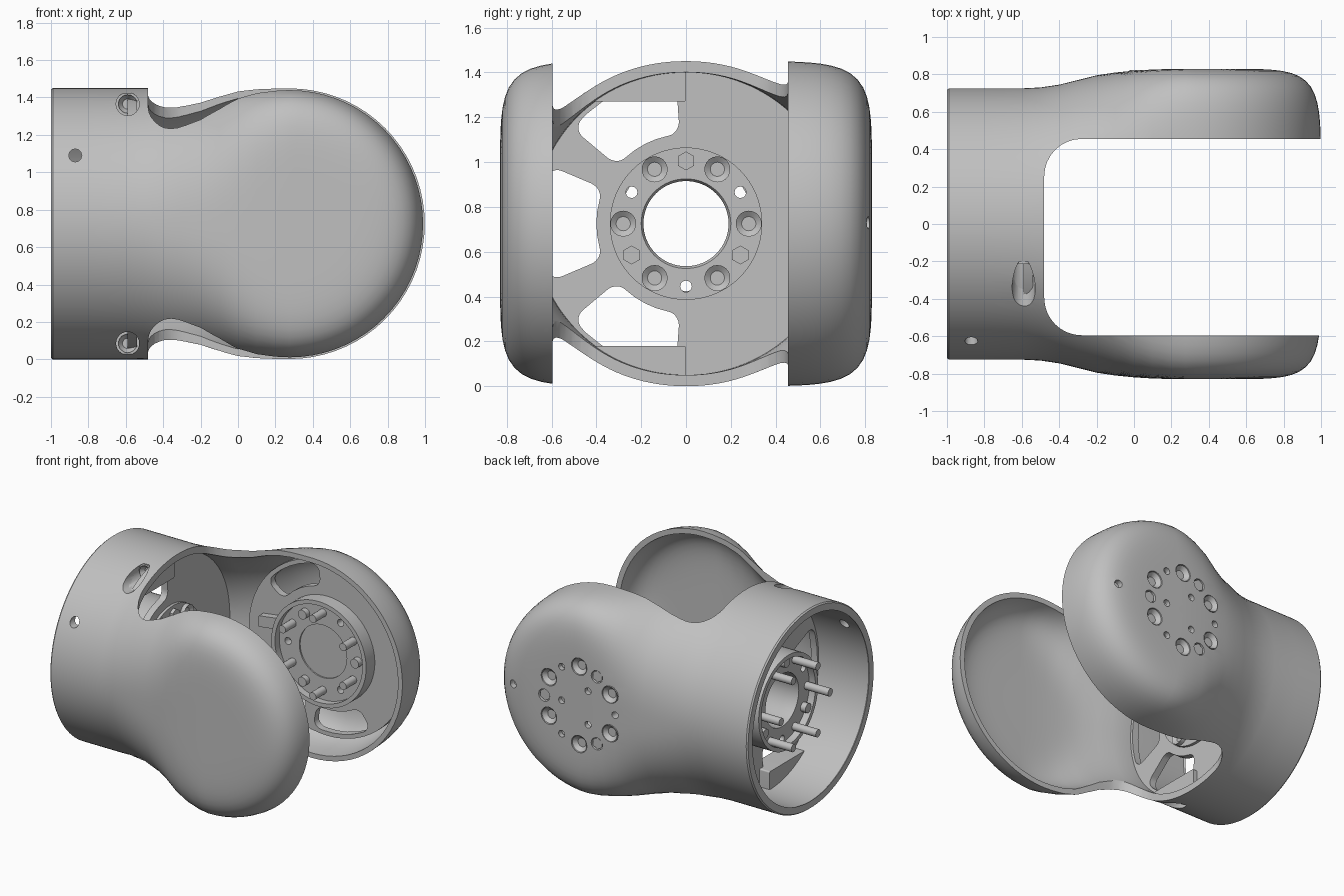
import bpy, bmesh, math
from mathutils import Matrix, Vector

cube = bpy.data.objects.get("Cube")
if cube:
    bpy.data.objects.remove(cube, do_unlink=True)

grey = bpy.data.materials.new("satin grey")
grey.use_nodes = True
grey.diffuse_color = (0.527, 0.527, 0.527, 1)
grey.node_tree.nodes["Principled BSDF"].inputs["Base Color"].default_value = (0.527, 0.527, 0.527, 1)

R, CZ, DX = 0.725, 0.725, 0.275    # body radius, axis height, disc centre
parts = []


def finish(bm, name, cutter=False):
    bmesh.ops.recalc_face_normals(bm, faces=bm.faces)
    me = bpy.data.meshes.new(name)
    bm.to_mesh(me)
    bm.free()
    ob = bpy.data.objects.new(name, me)
    bpy.context.collection.objects.link(ob)
    me.materials.append(grey)
    if cutter:
        ob.hide_render = True
    else:
        parts.append(ob)
    return ob


def cut(ob, *cutters):
    bpy.context.view_layer.objects.active = ob
    for c in cutters:
        m = ob.modifiers.new("cut", 'BOOLEAN')
        m.object, m.operation, m.solver = c, 'DIFFERENCE', 'EXACT'
        bpy.ops.object.modifier_apply(modifier=m.name)


def frame(origin, u, v, n):
    m = Matrix((u, v, n)).transposed().to_4x4()
    m.translation = Vector(origin)
    return m


def cyl(bm, M, u, v, r, h0, h1, seg=24, r0=None):
    return bmesh.ops.create_cone(
        bm, cap_ends=True, segments=seg, radius1=r if r0 is None else r0, radius2=r,
        depth=h1 - h0, matrix=M @ Matrix.Translation((u, v, (h0 + h1) / 2)))["verts"]


def screw_head(bm, M, u, v, r, h0, h1):
    # cylinder head with a sunken socket
    verts = cyl(bm, M, u, v, r, h0, h1, 18)
    n = M.to_3x3() @ Vector((0, 0, 1))
    bm.normal_update()
    top = [f for f in {f for w in verts for f in w.link_faces} if f.normal.dot(n) > 0.9]
    bmesh.ops.inset_individual(bm, faces=top, thickness=r * 0.45)
    bmesh.ops.translate(bm, verts=top[0].verts, vec=n * (h0 - h1) * 0.5)


def lathe(name, M, profile, seg=64):
    bm = bmesh.new()
    rings = []
    for i in range(seg):
        a = 2 * math.pi * i / seg
        rings.append([bm.verts.new(M @ Vector((r * math.cos(a), r * math.sin(a), h))) for r, h in profile])
    k = len(profile)
    for i in range(seg):
        p, q = rings[i], rings[(i + 1) % seg]
        for j in range(k):
            bm.faces.new((p[j], p[(j + 1) % k], q[(j + 1) % k], q[j]))
    return finish(bm, name)


def prism(bm, M, pts, h0, h1, corners, radius):
    lo = [bm.verts.new(M @ Vector((x, y, h0))) for x, y in pts]
    hi = [bm.verts.new(M @ Vector((x, y, h1))) for x, y in pts]
    n = len(pts)
    bm.faces.new(lo[::-1])
    bm.faces.new(hi)
    for i in range(n):
        j = (i + 1) % n
        bm.faces.new((lo[i], lo[j], hi[j], hi[i]))
    edges = [bm.edges.get((lo[i], hi[i])) for i in corners]
    bmesh.ops.bevel(bm, geom=edges, offset=radius, offset_type='OFFSET',
                    segments=8, profile=0.5, affect='EDGES')


# Housing: round tube lofted into a rounded disc, as an outer and an inner skin
stations = [(-1, .717, 2), (-.99, .725, 2), (-.8, .725, 2), (-.6, .725, 2), (-.5, .73, 2.05),
            (-.4, .745, 2.18), (-.3, .77, 2.35), (-.2, .795, 2.5), (-.1, .81, 3),
            (0, .82, 4), (.1, .826, 5.2), (.2, .829, 6.4), (DX, .83, 7)]
rows = [(x, w, n, 0) for x, w, n in stations]
rows += [(DX, .83, 7, math.pi * i / 36) for i in range(1, 36)]
rows += [(x, w, n, math.pi) for x, w, n in reversed(stations)]
N = 72


def skin(bm, wall):
    # wall = 1 gives the inner skin, which thins from tube to disc
    grid = []
    for x, w, n, ang in rows:
        inset = wall * (.05 - .015 * min(1, max(0, (x + .5) / .4)))
        line = []
        for k in range(N + 1):
            c, s = math.cos(math.pi * k / N), abs(math.sin(math.pi * k / N))
            rz = min(R, w) - inset
            r = ((abs(c) / (w - inset)) ** n + (s / rz) ** n) ** (-1 / n)
            line.append(bm.verts.new((x + r * s * math.sin(ang), r * c, CZ + r * s * math.cos(ang))))
        grid.append(line)
    for p, q in zip(grid, grid[1:]):
        bridge(bm, p, q)
    return grid


def bridge(bm, p, q):
    for k in range(N):
        bm.faces.new((p[k], p[k + 1], q[k + 1], q[k]))


bm = bmesh.new()
outer, inner = skin(bm, 0), skin(bm, 1)
bridge(bm, outer[0], inner[0])
bridge(bm, outer[-1], inner[-1])
bmesh.ops.remove_doubles(bm, verts=bm.verts, dist=1e-4)
housing = finish(bm, "housing")

# Fork opening between the two discs
bm = bmesh.new()
prism(bm, Matrix(), [(-.48, -.595), (1.4, -.595), (1.4, .455), (-.48, .455)], -.5, 2, range(4), .2)
gap = finish(bm, "fork_cutter", True)

# Local frames: tube flange faces +x, disc flange faces +y, clamp screws face -y
A = frame((-.54, 0, CZ), (0, 1, 0), (0, 0, 1), (1, 0, 0))
B = frame((DX, .68, CZ), (-1, 0, 0), (0, 0, 1), (0, 1, 0))
C = frame((-.59, 0, CZ), (1, 0, 0), (0, 0, 1), (0, -1, 0))
DISC_TURN = -30    # bolt pattern rotation of the disc flange


def polar(deg, r=.28):
    return r * math.cos(math.radians(deg)), r * math.sin(math.radians(deg))


screw_angles = range(0, 360, 60)
peg_angles = (90, 210, 330)
hole_angles = (30, 150, 270)

# Clamp screw pockets with pointed ends
bm = bmesh.new()
for s in (-1, 1):
    cyl(bm, C, 0, s * .64, .062, .2, .9)
pockets = finish(bm, "pocket_cutter", True)
bm = bmesh.new()
for s in (-1, 1):
    cyl(bm, C, 0, s * .64, .06, .13, .22, r0=.012)
tips = finish(bm, "pocket_tip_cutter", True)

# Small side hole and disc face holes
bm = bmesh.new()
cyl(bm, C, -.28, .365, .035, .4, .9, 12)
for a in screw_angles:
    cyl(bm, B, *polar(a + DISC_TURN), .062, .05, .3)
for a in peg_angles:
    cyl(bm, B, *polar(a + DISC_TURN), .045, .05, .3, 12)
    cyl(bm, B, *polar(a + DISC_TURN, .14), .025, .05, .3, 12)
for a in hole_angles:
    cyl(bm, B, *polar(a + DISC_TURN), .025, .05, .3, 12)
cyl(bm, B, -.54, .005, .028, .05, .3, 12)
face_holes = finish(bm, "face_hole_cutter", True)
cut(housing, gap, pockets, tips, face_holes)

# Pads that carry the clamp screws
for s, label in ((1, "upper"), (-1, "lower")):
    bm = bmesh.new()
    pad_outline = [(-.44, .545), (0, .545), (0, .69), (-.2, .67)]
    prism(bm, A, [(u, v * s) for u, v in pad_outline], -.13, .03, (1,), .01)
    pad = finish(bm, label + "_clamp_pad")
    cut(pad, pockets, tips)
bm = bmesh.new()
for s in (-1, 1):
    screw_head(bm, C, 0, s * .64, .05, .15, .215)
finish(bm, "clamp_screws")


def sector(c, r0, r1, half, side):
    out = []
    for r, d in ((r0, 1), (r1, -1)):
        for i in range(7):
            u, v = polar(c + d * half * (i / 3 - 1), r)
            out.append((u * side, v))
    return out


def flange(name, M, side, turn, window_angles, web_r, hub_r, back, front, pin_end, head0, head1):
    # web with three windows
    web = lathe(name + "_web", M, [(.3, -.05), (web_r, -.05), (web_r, 0), (.3, 0)])
    bm = bmesh.new()
    for c in window_angles:
        prism(bm, M, sector(c, hub_r + .06, web_r - .03, 23, side),
              -.2, .2, (0, 6, 7, 13), .06)
    windows = finish(bm, "window_cutter", True)
    cut(web, windows)
    # hub ring with a raised outer lip around a recessed face
    lip = hub_r - .03
    hub = lathe(name + "_hub", M, [(.19, back + .05), (lip, back + .05), (lip, back), (hub_r, back),
                                   (hub_r, front), (.20, front), (.19, front - .015)])
    bm = bmesh.new()
    for a in hole_angles:
        cyl(bm, M, *polar(a + turn), .026, back - .1, front + .1, 12)
    holes = finish(bm, "hub_hole_cutter", True)
    cut(hub, holes)
    for c in (windows, holes):
        bpy.data.objects.remove(c, do_unlink=True)
    # screws with long shanks, and hexagonal pegs between them
    bm = bmesh.new()
    for a in screw_angles:
        screw_head(bm, M, *polar(a + turn), .058, head0, head1)
        cyl(bm, M, *polar(a + turn), .028, pin_end, head0, 16)
    for a in peg_angles:
        cyl(bm, M, *polar(a + turn), .042, head0, head1 - .005, 6)
        cyl(bm, M, *polar(a + turn), .034, back + .01, back + .06, 12)
    finish(bm, name + "_screws")


flange("tube_flange", A, 1, 0, (117, 180, 243), .69, .34, -.28, .02, -.42, .01, .05)
flange("disc_flange", B, -1, DISC_TURN, (120, 226, 282), .63, .38, -.15, .11, -.22, .09, .144)

# Plate closing the disc hub, with a cable clip beside it
bm = bmesh.new()
cyl(bm, B, 0, 0, .2, -.09, -.05, 48)
finish(bm, "hub_plate")
bm = bmesh.new()
prism(bm, B, [(.37, .06), (.52, .04), (.52, .12), (.37, .14)], -.1, 0, range(4), .01)
finish(bm, "cable_clip")

for c in (gap, pockets, tips, face_holes):
    bpy.data.objects.remove(c, do_unlink=True)

bpy.ops.object.select_all(action='DESELECT')
for ob in parts:
    ob.select_set(True)
bpy.context.view_layer.objects.active = housing
bpy.ops.object.shade_smooth_by_angle(angle=math.radians(35))
